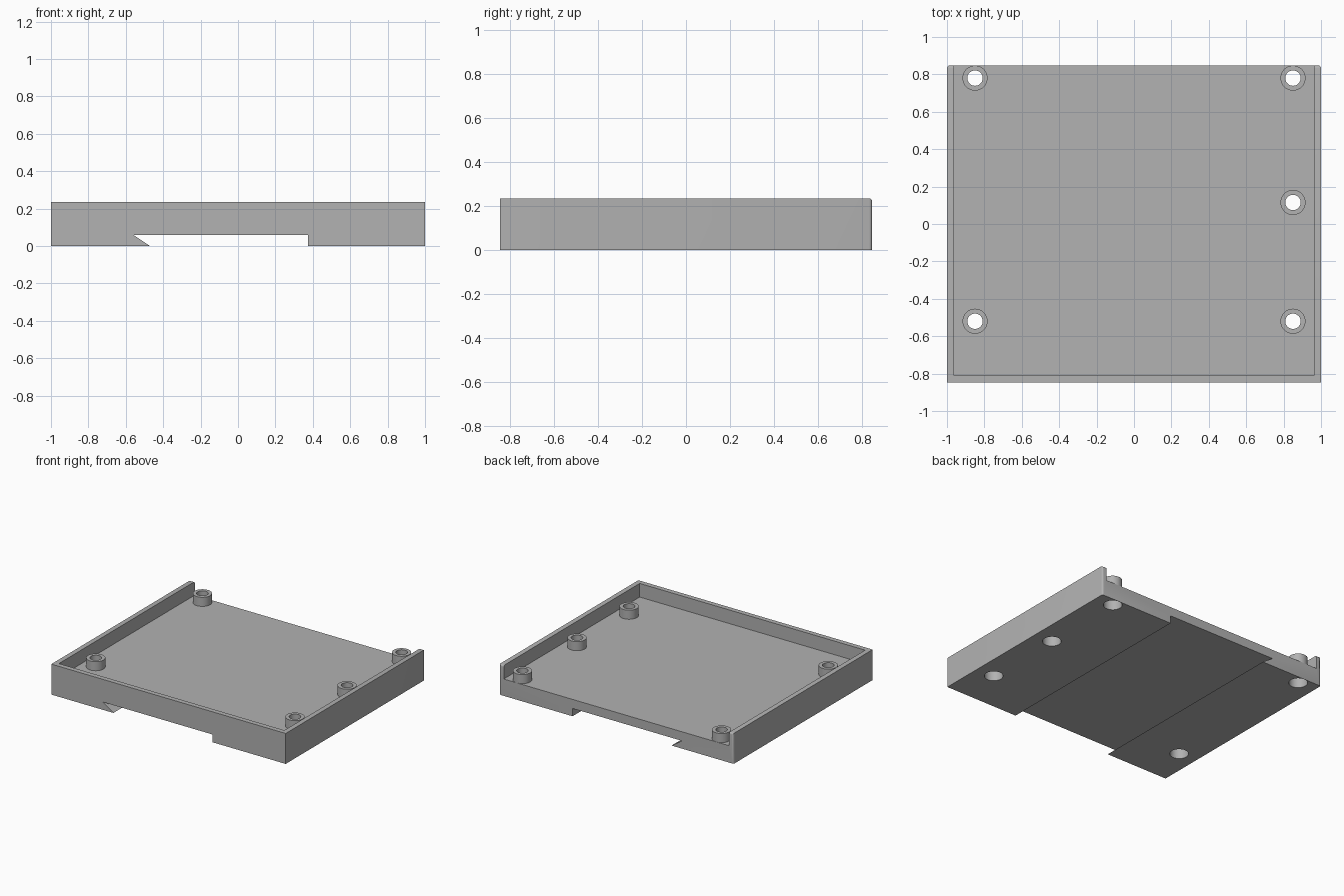
import bpy, bmesh

if "Cube" in bpy.data.objects:
    bpy.data.objects.remove(bpy.data.objects["Cube"], do_unlink=True)

# Main dimensions
HALF_X, HALF_Y, HEIGHT = 1.0, 0.847, 0.235
WALL, FLOOR, SLOT = 0.038, 0.13, 0.06
BOSS_TOP, BOSS_R, HOLE_R = 0.20, 0.067, 0.041
SINK_R, SINK_DEPTH = 0.066, 0.10
HOLES = [(-0.85, 0.78), (0.85, 0.78), (0.85, 0.115), (-0.85, -0.52), (0.85, -0.52)]

grey = bpy.data.materials.new("plain grey")
grey.use_nodes = True
colour = (0.445, 0.445, 0.445, 1)
grey.diffuse_color = colour
grey.node_tree.nodes["Principled BSDF"].inputs["Base Color"].default_value = colour


def finish(name, bm):
    """Turn a bmesh into a grey object."""
    bmesh.ops.recalc_face_normals(bm, faces=bm.faces)
    mesh = bpy.data.meshes.new(name)
    bm.to_mesh(mesh)
    bm.free()
    mesh.materials.append(grey)
    obj = bpy.data.objects.new(name, mesh)
    bpy.context.collection.objects.link(obj)
    return obj


def cylinder(name, x, y, z0, z1, radius):
    bm = bmesh.new()
    bmesh.ops.create_cone(bm, cap_ends=True, segments=48, radius1=radius,
                          radius2=radius, depth=z1 - z0)
    bmesh.ops.translate(bm, verts=bm.verts, vec=(x, y, (z0 + z1) / 2))
    return finish(name, bm)


def box(name, lo, hi):
    bm = bmesh.new()
    bmesh.ops.create_cube(bm, size=1)
    for v in bm.verts:
        v.co = [(a + b) / 2 + c * (b - a) for a, b, c in zip(lo, hi, v.co)]
    return finish(name, bm)


def activate(obj):
    bpy.ops.object.select_all(action="DESELECT")
    obj.select_set(True)
    bpy.context.view_layer.objects.active = obj


def cut(obj, cutter):
    """Subtract the cutter and remove it."""
    cutter.hide_render = True
    activate(obj)
    mod = obj.modifiers.new("cut", "BOOLEAN")
    mod.operation, mod.solver, mod.object = "DIFFERENCE", "EXACT", cutter
    bpy.ops.object.modifier_apply(modifier=mod.name)
    bpy.data.objects.remove(cutter, do_unlink=True)


def smooth(obj):
    activate(obj)
    bpy.ops.object.shade_smooth_by_angle(angle=0.6)


# Tray block: front profile with the half-dovetail slot, run front to back
profile = [(-HALF_X, 0), (-0.47, 0), (-0.56, SLOT), (0.375, SLOT), (0.375, 0),
           (HALF_X, 0), (HALF_X, HEIGHT), (-HALF_X, HEIGHT)]
bm = bmesh.new()
face = bm.faces.new([bm.verts.new((x, -HALF_Y, z)) for x, z in profile])
run = bmesh.ops.extrude_face_region(bm, geom=[face])["geom"]
bmesh.ops.translate(bm, vec=(0, 2 * HALF_Y, 0),
                    verts=[v for v in run if isinstance(v, bmesh.types.BMVert)])

# Rounded rear corners
corners = [e for e in bm.edges if all(v.co.y > 0 and abs(v.co.x) > 0.99 for v in e.verts)]
bmesh.ops.bevel(bm, geom=corners, offset=0.014, segments=4, profile=0.5, affect="EDGES")
tray = finish("tray", bm)

# Recess open at the back, leaving a front wall and two side walls
cut(tray, box("recess_cutter", (WALL - HALF_X, WALL - HALF_Y, FLOOR),
              (HALF_X - WALL, 1.2, 0.5)))

# Screw holes, with wide sinks underneath and raised bosses on the floor
for i, (x, y) in enumerate(HOLES, 1):
    cut(tray, cylinder("hole_cutter", x, y, -0.1, 0.4, HOLE_R))
    cut(tray, cylinder("sink_cutter", x, y, -0.1, SINK_DEPTH, SINK_R))
    boss = cylinder(f"screw_boss_{i}", x, y, FLOOR - 0.01, BOSS_TOP, BOSS_R)
    cut(boss, cylinder("hole_cutter", x, y, -0.1, 0.4, HOLE_R))
    smooth(boss)
smooth(tray)
